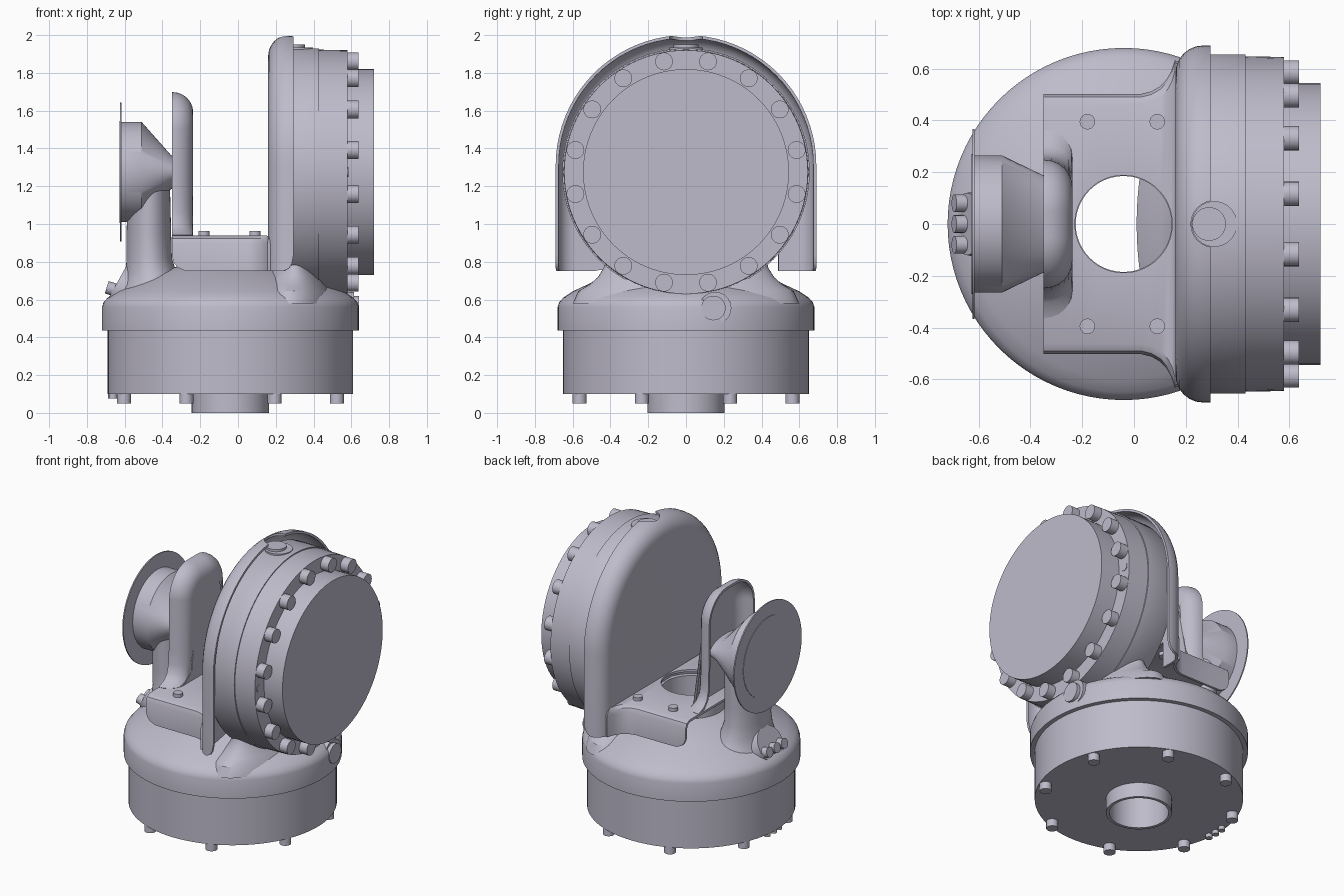
import bpy, bmesh
from math import sin, cos, pi, radians
from mathutils import Matrix, Vector

if "Cube" in bpy.data.objects:
    bpy.data.objects.remove(bpy.data.objects["Cube"])

paint = bpy.data.materials.new("lavender_grey")
paint.use_nodes = True
paint.diffuse_color = (0.52, 0.50, 0.60, 1)
paint.node_tree.nodes["Principled BSDF"].inputs["Base Color"].default_value = (0.52, 0.50, 0.60, 1)

CX = -0.04      # vertical axis
AZ = 1.275      # height of the tilt axis
SHEET = 0.016   # cover thickness


def finish(name, bm, thick=0, cutter=None, angle=32):
    bmesh.ops.recalc_face_normals(bm, faces=bm.faces)
    mesh = bpy.data.meshes.new(name)
    bm.to_mesh(mesh)
    bm.free()
    mesh.materials.append(paint)
    obj = bpy.data.objects.new(name, mesh)
    bpy.context.collection.objects.link(obj)
    bpy.ops.object.select_all(action='DESELECT')
    obj.select_set(True)
    bpy.context.view_layer.objects.active = obj
    if thick:
        mod = obj.modifiers.new("sheet", 'SOLIDIFY')
        mod.thickness, mod.offset = thick, 0
        bpy.ops.object.modifier_apply(modifier=mod.name)
    if cutter:
        mod = obj.modifiers.new("hole", 'BOOLEAN')
        mod.operation, mod.object = 'DIFFERENCE', cutter
        bpy.ops.object.modifier_apply(modifier=mod.name)
        bpy.data.objects.remove(cutter)
    bpy.ops.object.shade_smooth_by_angle(angle=radians(angle))
    return obj


def grid(bm, rows, loop=False, caps=False, ring=False):
    """Skin a list of point rows with quads."""
    vs = [[bm.verts.new(p) for p in row] for row in rows]
    n = len(rows[0])
    for i in range(len(vs) if ring else len(vs) - 1):
        a, b = vs[i], vs[(i + 1) % len(vs)]
        for j in range(n if loop else n - 1):
            k = (j + 1) % n
            bm.faces.new((a[j], a[k], b[k], b[j]))
    if caps:
        bm.faces.new(vs[0])
        bm.faces.new(vs[-1])
    return vs


def ellipse(c, u, v, n=64):
    c, u, v = Vector(c), Vector(u), Vector(v)
    return [c + u * cos(2 * pi * i / n) + v * sin(2 * pi * i / n) for i in range(n)]


def cylinder(name, start, end, r, n=32, r2=None):
    start, end = Vector(start), Vector(end)
    d = end - start
    m = Matrix.Translation((start + end) / 2) @ d.to_track_quat('Z', 'Y').to_matrix().to_4x4()
    bm = bmesh.new()
    bmesh.ops.create_cone(bm, cap_ends=True, segments=n, radius1=r,
                          radius2=r if r2 is None else r2, depth=d.length, matrix=m)
    return finish(name, bm)


def loft_x(name, stations):
    """Elliptical body along x from (x, y radius, z radius) on the tilt axis."""
    bm = bmesh.new()
    grid(bm, [ellipse((x, 0, AZ), (0, ry, 0), (0, 0, rz), 96) for x, ry, rz in stations], True, True)
    return finish(name, bm)


def loft_z(name, stations):
    """Elliptical body along z from (z, centre x, x radius, y radius)."""
    bm = bmesh.new()
    grid(bm, [ellipse((cx, 0, z), (rx, 0, 0), (0, ry, 0)) for z, cx, rx, ry in stations], True, True)
    return finish(name, bm)


# turned base with a bore through it
profile = [(.185, 0), (.205, 0), (.205, .1), (.65, .1), (.65, .435), (.68, .435), (.68, .56),
           (.672, .585), (.65, .61), (.6, .643), (.5, .69), (.4, .735), (.3, .77), (.215, .79),
           (.215, .9), (.185, .9)]
bm = bmesh.new()
grid(bm, [ellipse((CX, 0, z), (r, 0, 0), (0, r, 0), 96) for r, z in profile], True, ring=True)
finish("base", bm)

# bolts under the base
for i in range(8):
    a = pi / 8 + i * pi / 4
    x, y = CX + .61 * cos(a), .61 * sin(a)
    cylinder("base_bolt", (x, y, .05), (x, y, .11), .037, 24)
for a in (-.1, 0, .1):
    x, y = CX - .625 * cos(a), .625 * sin(a)
    cylinder("base_small_screw", (x, y, .075), (x, y, .11), .022, 16)

# round port on the base rim
cylinder("port_collar", (.45, .155, .555), (.615, .155, .555), .085)
cylinder("port", (.45, .145, .555), (.64, .145, .555), .065)

# large tilt housing and its neck
loft_x("tilt_housing", [(.2, .6, .6), (.215, .64, .64), (.24, .655, .655), (.43, .655, .655),
                        (.43, .648, .648), (.58, .645, .645)])
loft_x("tilt_end_disc", [(.57, .545, .545), (.72, .545, .545)])
loft_z("housing_neck", [(.58, .27, .26, .6), (.645, .28, .22, .57), (.68, .29, .19, .51),
                        (.72, .3, .165, .465), (.77, .3, .14, .435), (.85, .3, .12, .42)])
for i in range(16):
    a = pi / 16 + i * pi / 8
    y, z = .597 * cos(a), AZ + .597 * sin(a)
    cylinder("housing_bolt", (.57, y, z), (.638, y, z), .047, 24)
for s in (-1, 1):
    cylinder("housing_plug", (.57, .6 * s, AZ), (.584, .6 * s, AZ), .026, 20)
cylinder("top_port_collar", (.31, 0, 1.85), (.31, 0, 1.935), .088)
cylinder("top_port", (.29, 0, 1.85), (.29, 0, 1.95), .065)


def outline(hw, top, r, d, foot, n=20):
    """Rounded-top half outline inset by d, mirrored; foot lists lower (y, z) points."""
    half = [(y - d, z) for y, z in foot]
    for i in range(n + 1):
        a = pi / 2 * i / n
        half.append((hw - r + (r - d) * cos(a), top - r + (r - d) * sin(a)))
    mirror = [(-y, z) for y, z in reversed(half)]
    if abs(half[-1][0]) < 1e-4:
        mirror = mirror[1:]
    return half + mirror


def pan(name, rows, close, cutter=None):
    """Sheet pan: rounded rim rows plus a flat face closed by extra points."""
    bm = bmesh.new()
    last = grid(bm, rows)[-1]
    bm.faces.new(last + [bm.verts.new(p) for p in close])
    bmesh.ops.triangulate(bm, faces=[f for f in bm.faces if len(f.verts) > 4])
    return finish(name, bm, SHEET, cutter)


R = .1
T = SHEET / 2
bend = [(R * (1 - cos(a)), R * sin(a)) for a in (i * pi / 12 for i in range(7))]

# tall arched cover beside the housing
rows = []
for x, low in ((.295, .84), (.285, .79), (.27, .765), (.24, .75)):
    rows.append([(x, y, z) for y, z in outline(.69 - T, 2 - T, .69 - T, 0, [(.69 - T, low)])])
for d, step in bend:
    rows.append([(.268 - step, y, z) for y, z in
                 outline(.69 - T, 2 - T, .69 - T, d, [(.69 - T, .75)])])
rows.pop(3)
rows = rows[:3] + rows[4:]
x = rows[-1][0][0]
notch = cylinder("notch_cutter", (.31, 0, 1.9), (.31, 0, 2.1), .09)
notch.hide_render = True
pan("arched_cover", rows, [(x, -.49, .75), (x, -.49, .93), (x, .49, .93), (x, .49, .75)], notch)

# small upright cover on the other side
rows = []
for d, step in [(0, -.005)] + bend:
    foot = [(.36, .935), (.3, .96), (.265, 1.0), (.25, 1.06), (.245, 1.15)]
    rows.append([(-.345 + step, y, z) for y, z in outline(.24, 1.69, .19, d, foot)])
pan("upright_cover", rows, [])

# floor of the cover with side skirts flaring into the arch
plan = [(-.35, .83), (-.34, .795), (-.32, .77), (-.28, .752), (-.2, .75), (.03, .75),
        (.07, .75), (.105, .75), (.13, .75), (.15, .75), (.165, .75)]
flare = {.07: .505, .105: .525, .13: .55, .15: .585, .165: .63}
rows = []
for x, low in plan:
    y = flare.get(x, .495)
    half = [(y, low), (y, .895), (y - .01, .919), (y - .035, .932)]
    rows.append([(x, a, z) for a, z in half] + [(x, -a, z) for a, z in reversed(half)])
bm = bmesh.new()
grid(bm, rows)
bore = cylinder("bore_cutter", (CX, 0, .85), (CX, 0, 1), .188, 64)
bore.hide_render = True
finish("cover_floor", bm, SHEET, bore)
for x in (-.18, .09):
    for y in (-.395, .395):
        cylinder("floor_screw", (x, y, .9), (x, y, .963), .03, 20)

# side arm with its cup and thin flange
loft_z("arm_post", [(.62, -.45, .19, .29), (.68, -.45, .16, .24), (.74, -.46, .135, .21),
                    (.82, -.47, .12, .19), (.95, -.472, .118, .19), (1.28, -.472, .11, .2)])
loft_x("arm_cup", [(-.617, .265, .265), (-.51, .265, .265), (-.355, .19, .09), (-.3, .17, .07)])
loft_x("arm_flange", [(-.624, .367, .367), (-.616, .367, .367)])
loft_x("arm_face", [(-.627, .27, .27), (-.62, .27, .27)])

# cable outlet at the foot of the arm
cylinder("cable_outlet", (-.5, 0, .6), (-.645, 0, .68), .15, 40, .12)
for y in (-.08, 0, .08):
    cylinder("cable_plug", (-.58, y, .63), (-.695, y, .665), .034, 20)
